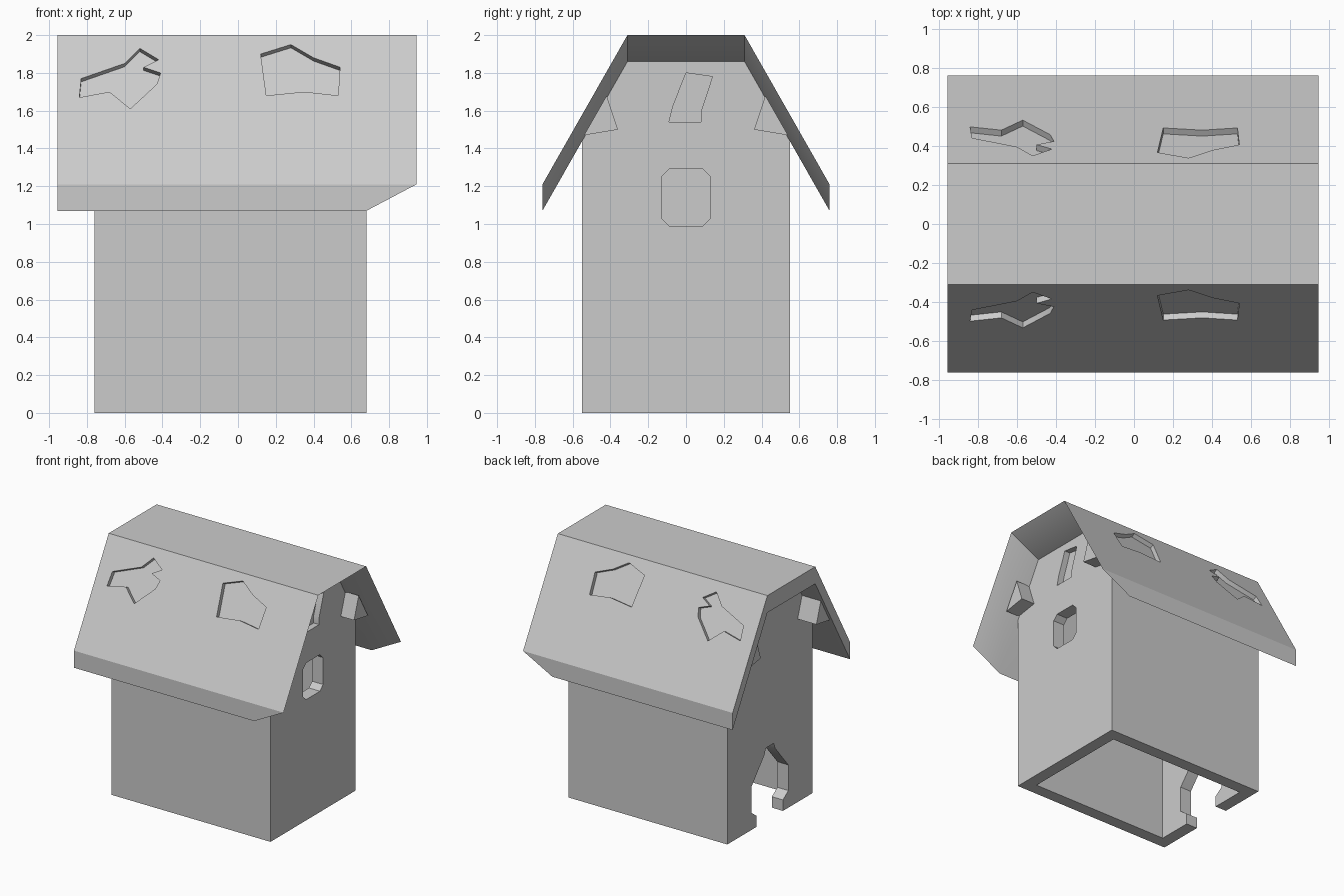
import bpy, bmesh
from mathutils import Vector

if "Cube" in bpy.data.objects:
    bpy.data.objects.remove(bpy.data.objects["Cube"])


def loft(name, ring_a, ring_b, strip_caps=False):
    """Closed solid between two matching rings of 3D points."""
    bm = bmesh.new()
    a = [bm.verts.new(p) for p in ring_a]
    b = [bm.verts.new(p) for p in ring_b]
    n = len(a)
    for r in (a, b):
        if strip_caps:
            for i in range(n // 2 - 1):
                bm.faces.new((r[i], r[i + 1], r[n - 2 - i], r[n - 1 - i]))
        else:
            bm.faces.new(r)
    for i in range(n):
        j = (i + 1) % n
        bm.faces.new((a[j], a[i], b[i], b[j]))
    bmesh.ops.recalc_face_normals(bm, faces=bm.faces)
    me = bpy.data.meshes.new(name)
    bm.to_mesh(me)
    bm.free()
    ob = bpy.data.objects.new(name, me)
    bpy.context.collection.objects.link(ob)
    return ob


def prism(name, yz, x0, x1):
    return loft(name, [(x0, y, z) for y, z in yz], [(x1, y, z) for y, z in yz])


def mirrored(half):
    return half + [(-y, z) for y, z in reversed(half)]


def activate(ob):
    bpy.ops.object.select_all(action='DESELECT')
    ob.select_set(True)
    bpy.context.view_layer.objects.active = ob


def cut(ob, cutter):
    cutter.hide_render = True
    m = ob.modifiers.new("cut", 'BOOLEAN')
    m.operation = 'DIFFERENCE'
    m.solver = 'EXACT'
    m.object = cutter
    activate(ob)
    bpy.ops.object.modifier_apply(modifier=m.name)
    bpy.data.objects.remove(cutter)


def smooth(ob):
    activate(ob)
    bpy.ops.object.shade_smooth_by_angle(angle=0.5)


# Walls: hollow gabled body, open underneath, top tucked into the roof
walls = prism("walls", mirrored([(0.55, 0), (0.55, 1.46), (0.31, 1.89)]), -0.76, 0.68)
cut(walls, prism("room", mirrored([(0.45, -0.1), (0.45, 2.1)]), -0.66, 0.58))

# Window with clipped corners in the right gable
cut(walls, prism("window_hole", mirrored(
    [(0.09, 0.99), (0.13, 1.03), (0.13, 1.25), (0.09, 1.29)]), 0.4, 0.9))

# Recess high in the right gable
cut(walls, prism("gable_recess",
                 [(-0.09, 1.54), (0.08, 1.54), (0.08, 1.6), (0.14, 1.78), (0.0, 1.8),
                  (-0.07, 1.62)], 0.63, 0.9))

# Doorway in the left wall, wider above the foot and narrowing to the top
cut(walls, prism("door_hole", mirrored(
    [(0.17, -0.1), (0.17, 0.09), (0.24, 0.14), (0.24, 0.35), (0.07, 0.55), (0.05, 0.6)]),
    -0.9, -0.5))

# Purlin ends: stubs carrying the roof overhang on both gables
for side, s in (("front", -1), ("back", 1)):
    for end, x0, x1 in (("left", -0.93, -0.72), ("right", 0.64, 0.80)):
        stub = prism(f"{side}_{end}_purlin",
                     [(s * 0.54, 1.47), (s * 0.36, 1.50), (s * 0.42, 1.68)], x0, x1)
        smooth(stub)

# Roof: flat-topped slab, square at the left end, tapering to an edge on the right
outer = mirrored([(0.76, 1.21), (0.31, 2.0)])
inner = mirrored([(0.76, 1.07), (0.31, 1.86)])[::-1]
roof = loft("roof",
            [(-0.955, y, z) for y, z in outer + inner],
            [(0.945, y, z) for y, z in outer] + [(0.68, y, z) for y, z in inner], True)

# Ragged dents in both slopes near the ridge
dents = [
    [(-0.84, 1.67), (-0.68, 1.70), (-0.57, 1.61), (-0.43, 1.74), (-0.41, 1.80),
     (-0.50, 1.83), (-0.42, 1.87), (-0.52, 1.93), (-0.60, 1.85), (-0.83, 1.77)],
    [(0.12, 1.90), (0.15, 1.68), (0.35, 1.70), (0.53, 1.68), (0.54, 1.83),
     (0.40, 1.88), (0.28, 1.95)],
]
normal = Vector((0, -0.79, 0.45)).normalized()
for side in (1, -1):
    for shape in dents:
        base = [Vector((x, -(0.31 + (2 - z) * 0.45 / 0.79), z)) for x, z in shape]
        rings = [[(p.x, side * p.y, p.z) for p in (q + normal * d for q in base)]
                 for d in (-0.035, 0.12)]
        cut(roof, loft("dent", *rings))

smooth(walls)
smooth(roof)
